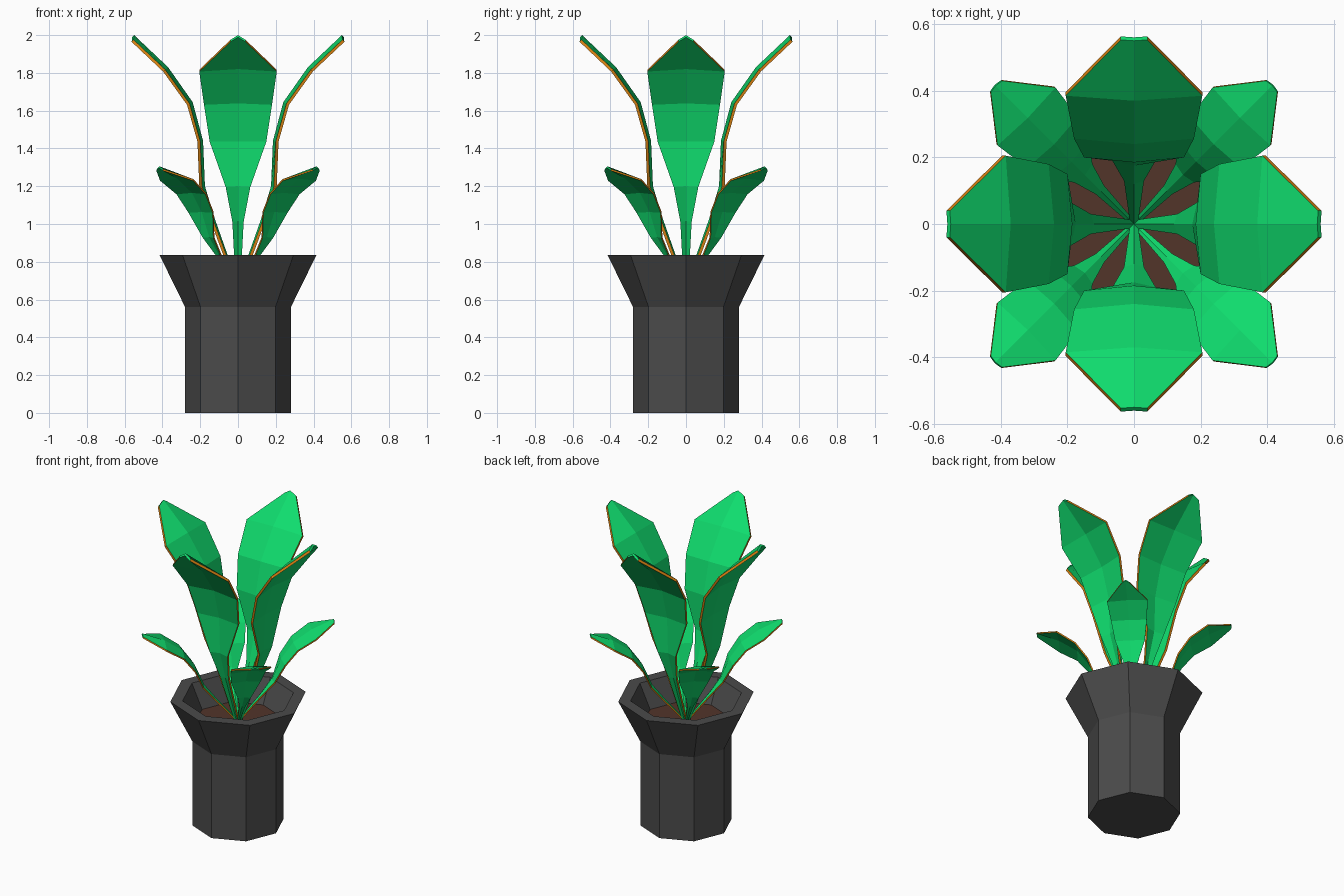
import bpy, bmesh, math
from mathutils import Vector, Matrix

if "Cube" in bpy.data.objects:
    bpy.data.objects.remove(bpy.data.objects["Cube"])

SOIL_Z = 0.68


def material(name, rgb):
    m = bpy.data.materials.new(name)
    m.diffuse_color = (*rgb, 1)
    m.use_nodes = True
    m.node_tree.nodes["Principled BSDF"].inputs["Base Color"].default_value = m.diffuse_color
    return m


GREEN = material("leaf_green", (0.005, 0.72, 0.155))
ORANGE = material("leaf_edge_orange", (0.68, 0.22, 0.006))
GREY = material("pot_grey", (0.07, 0.07, 0.07))
BROWN = material("soil_brown", (0.085, 0.035, 0.023))


def add_object(name, bm, mats):
    bmesh.ops.recalc_face_normals(bm, faces=bm.faces)
    me = bpy.data.meshes.new(name)
    bm.to_mesh(me)
    bm.free()
    for m in mats:
        me.materials.append(m)
    ob = bpy.data.objects.new(name, me)
    bpy.context.collection.objects.link(ob)
    return ob


def bridge(bm, a, b):
    n = len(a)
    return [bm.faces.new((a[i], a[(i + 1) % n], b[(i + 1) % n], b[i])) for i in range(n)]


def octagon(bm, r, z):
    return [bm.verts.new((r * math.cos(k * math.pi / 4), r * math.sin(k * math.pi / 4), z))
            for k in range(8)]


# Octagonal pot with flared, thick rim and a hollow down to below the soil
bm = bmesh.new()
rings = [octagon(bm, r, z) for r, z in
         [(0.28, 0), (0.28, 0.56), (0.415, 0.835), (0.34, 0.835), (0.255, 0.66)]]
for a, b in zip(rings, rings[1:]):
    bridge(bm, a, b)
bm.faces.new(rings[0])
bm.faces.new(rings[-1])
add_object("pot", bm, [GREY])

# Soil slab
bm = bmesh.new()
low, top = octagon(bm, 0.254, 0.662), octagon(bm, 0.264, SOIL_Z)
bridge(bm, low, top)
bm.faces.new(low)
bm.faces.new(top)
add_object("soil", bm, [BROWN])

# Leaf midrib: distance from centre, height above soil, half width, fold depth
RIB = [(0.0, 0.0, 0.012, 0.004), (0.12, 0.34, 0.03, 0.01), (0.175, 0.52, 0.065, 0.015),
       (0.185, 0.76, 0.15, 0.015), (0.24, 0.965, 0.18, 0.018), (0.37, 1.15, 0.205, 0.02),
       (0.55, 1.32, 0.04, 0.02)]
THICK = 0.015


def leaf(name, scale, tilt, turn):
    bm = bmesh.new()
    rings = []
    for i, (r, z, w, fold) in enumerate(RIB):
        p, q = RIB[max(i - 1, 0)], RIB[min(i + 1, len(RIB) - 1)]
        along = Vector((q[0] - p[0], 0, q[1] - p[1])).normalized()
        out = Vector((along.z, 0, -along.x))      # away from the plant centre
        mid, side = Vector((r, 0, z)), Vector((0, w, 0))
        edge = mid + out * fold
        if i == len(RIB) - 1:                     # blunt pointed tip
            edge -= along * 0.015
        inner = [edge + side, mid, edge - side]
        outer = [v + out * THICK for v in reversed(inner)]
        rings.append([bm.verts.new(v) for v in inner + outer])
    for a, b in zip(rings, rings[1:]):
        faces = bridge(bm, a, b)
        faces[2].material_index = faces[5].material_index = 1   # orange rims
    bm.faces.new(rings[0])
    bm.faces.new(rings[-1])
    ob = add_object(name, bm, [GREEN, ORANGE])
    ob.matrix_world = (Matrix.Translation((0, 0, SOIL_Z)) @ Matrix.Rotation(turn, 4, 'Z')
                       @ Matrix.Rotation(tilt, 4, 'Y') @ Matrix.Scale(scale, 4))


# Four tall leaves on the axes, four small tilted ones on the diagonals
for k in range(4):
    leaf(f"tall_leaf_{k + 1}", 1.0, 0, k * math.pi / 2)
    leaf(f"small_leaf_{k + 1}", 0.6, math.radians(20.6), (k + 0.5) * math.pi / 2)
